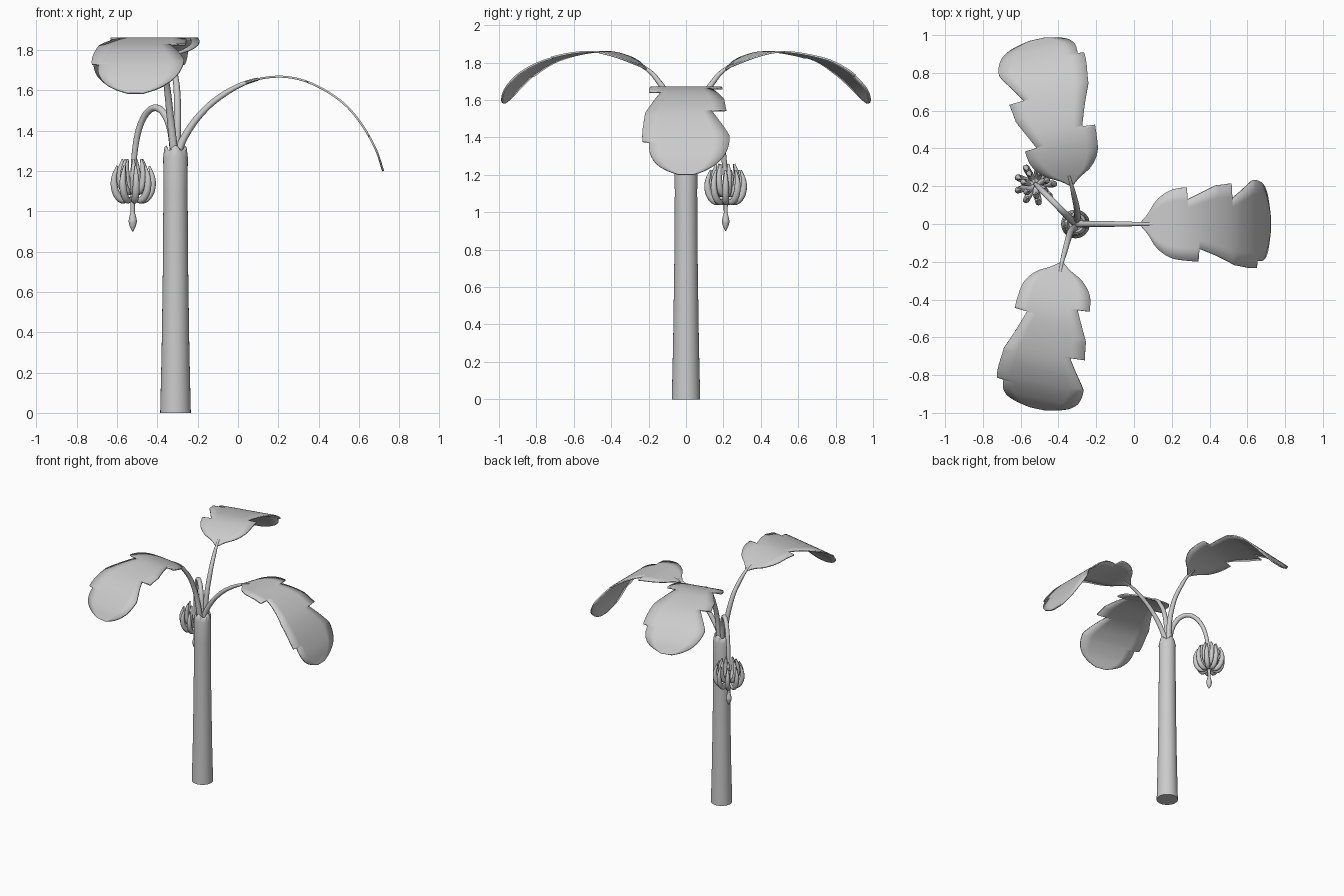
import bpy, bmesh
from math import cos, sin, pi, radians
from mathutils import Vector

if "Cube" in bpy.data.objects:
    bpy.data.objects.remove(bpy.data.objects["Cube"])


def smooth(points, n=8):
    """Catmull-Rom resampling of a list of points."""
    p = [Vector(q) for q in points]
    p = [2 * p[0] - p[1]] + p + [2 * p[-1] - p[-2]]
    out = []
    for a, b, c, d in zip(p, p[1:], p[2:], p[3:]):
        for i in range(n):
            t = i / n
            out.append(0.5 * (2 * b + (c - a) * t + (2 * a - 5 * b + 4 * c - d) * t * t
                              + (3 * b - a - 3 * c + d) * t ** 3))
    return out + [p[-2]]


def lookup(table, x):
    """Linear interpolation in rows whose first entry is the key."""
    for a, b in zip(table, table[1:]):
        if x <= b[0]:
            f = max(0, (x - a[0]) / (b[0] - a[0]))
            return [u + (v - u) * f for u, v in zip(a[1:], b[1:])]
    return list(table[-1][1:])


def tube(bm, path, radii, sides=12):
    """Round tube along a path, radii interpolated over its control values."""
    rows, rings = [(i / (len(radii) - 1), r) for i, r in enumerate(radii)], []
    normal = None
    for i, p in enumerate(path):
        t = (path[min(i + 1, len(path) - 1)] - path[max(i - 1, 0)]).normalized()
        base = normal or (Vector((1, 0, 0)) if abs(t.x) < 0.8 else Vector((0, 1, 0)))
        normal = (base - t * base.dot(t)).normalized()
        side, r = t.cross(normal), lookup(rows, i / (len(path) - 1))[0]
        rings.append([bm.verts.new(p + (normal * cos(2 * pi * k / sides)
                                        + side * sin(2 * pi * k / sides)) * r)
                      for k in range(sides)])
    for a, b in zip(rings, rings[1:]):
        for k in range(sides):
            bm.faces.new((a[k], a[(k + 1) % sides], b[(k + 1) % sides], b[k]))
    bm.faces.new(rings[0][::-1])
    bm.faces.new(rings[-1])


def finish(bm, name, thickness=0):
    bmesh.ops.recalc_face_normals(bm, faces=bm.faces)
    mesh = bpy.data.meshes.new(name)
    bm.to_mesh(mesh)
    bm.free()
    obj = bpy.data.objects.new(name, mesh)
    bpy.context.collection.objects.link(obj)
    bpy.ops.object.select_all(action='DESELECT')
    obj.select_set(True)
    bpy.context.view_layer.objects.active = obj
    bpy.ops.object.shade_smooth_by_angle(angle=radians(40))
    if thickness:
        mod = obj.modifiers.new("thickness", 'SOLIDIFY')
        mod.thickness, mod.offset = thickness, 0
    return obj


# Trunk with a wavy sheath rim
CX = -0.31
profile = [(0.076, 0), (0.069, 0.3), (0.063, 0.7), (0.06, 1.1), (0.061, 1.27),
           (0.055, 1.305), (0.045, 1.315), (0.034, 1.29)]
bm = bmesh.new()
sides, rings = 32, []
for r, z in profile:
    ring = []
    for k in range(sides):
        a = 2 * pi * k / sides
        wave = 0.012 * cos(4 * a) if z > 1.28 else 0
        ring.append(bm.verts.new((CX + r * cos(a), r * sin(a), z + wave)))
    rings.append(ring)
for a, b in zip(rings, rings[1:]):
    for k in range(sides):
        bm.faces.new((a[k], a[(k + 1) % sides], b[(k + 1) % sides], b[k]))
bm.faces.new(rings[0][::-1])
bm.faces.new(rings[-1])
finish(bm, "trunk")

# Leaf half-width along the blade and the torn notches: (position, depth, recovery)
WIDTH = smooth([(0, 0.014), (0.04, 0.055), (0.09, 0.125), (0.17, 0.178), (0.27, 0.195),
                (0.45, 0.205), (0.6, 0.22), (0.75, 0.234), (0.85, 0.218), (0.92, 0.175),
                (0.97, 0.11), (1, 0.04)])
NOTCH = {1: [(0.265, 0.065, 0.18), (0.555, 0.08, 0.2)],
         -1: [(0.335, 0.068, 0.25), (0.79, 0.035, 0.16)]}


def half_width(s, side):
    w = lookup(WIDTH, s)[0]
    for pos, depth, rec in NOTCH[side]:
        d = s - pos
        if 0 < d < rec:
            w -= depth * min(d / 0.006, 1 - (d - 0.006) / (rec - 0.006))
    return w


def leaf(name, points, start, azimuth):
    """Stalk up to control point `start`, flat drooping blade after it."""
    path = smooth(points)
    cut = start * 8
    bm = bmesh.new()
    tube(bm, path[:cut + 4], [0.02, 0.018, 0.016, 0.014, 0.008])
    finish(bm, name + "_stalk")
    blade, dist = path[cut:], [0]
    for a, b in zip(blade, blade[1:]):
        dist.append(dist[-1] + (b - a).length)
    rows = [(d / dist[-1], *p) for d, p in zip(dist, blade)]
    stations = {i / 80 for i in range(81)} | {0.994}
    for notches in NOTCH.values():
        for pos, _, _ in notches:
            stations |= {pos, pos + 0.006}
    across = Vector((-sin(azimuth), cos(azimuth), 0))
    bm, previous = bmesh.new(), None
    for s in sorted(stations):
        p = Vector(lookup(rows, s))
        offs = [half_width(s, 1) * f for f in (1, 0.66, 0.33)] + [0] + \
               [-half_width(s, -1) * f for f in (0.33, 0.66, 1)]
        row = [bm.verts.new(p + across * o) for o in offs]
        if previous:
            for k in range(6):
                bm.faces.new((previous[k], previous[k + 1], row[k + 1], row[k]))
        previous = row
    finish(bm, name + "_blade", 0.01)


# Three leaves
leaf("right_leaf", [(-0.3, 0, 1.28), (-0.27, 0, 1.36), (-0.2, 0, 1.465), (-0.1, 0, 1.56),
                    (0.04, 0, 1.638), (0.2, 0, 1.668), (0.35, 0, 1.64), (0.5, 0, 1.555),
                    (0.6, 0, 1.45), (0.68, 0, 1.315), (0.72, 0, 1.2)], 4, 0)
HEIGHTS = [(0.02, 1.28), (0.04, 1.46), (0.085, 1.6), (0.14, 1.69), (0.21, 1.765),
           (0.35, 1.835), (0.5, 1.858), (0.7, 1.82), (0.83, 1.752), (0.92, 1.668), (0.975, 1.585)]
back_x = [-.305, -.3, -.303, -.315, -.332, -.37, -.405, -.455, -.485, -.5, -.51]
front_x = [-.315, -.335, -.35, -.365, -.383, -.41, -.44, -.475, -.495, -.505, -.51]
leaf("back_leaf", [(x, y, z) for x, (y, z) in zip(back_x, HEIGHTS)], 4, radians(102))
leaf("front_leaf", [(x, -y, z) for x, (y, z) in zip(front_x, HEIGHTS)], 4, radians(258))

# Arching fruit stem
c = cos(pi / 4)
stem = [(0.01, 1.28), (0.035, 1.41), (0.085, 1.49), (0.15, 1.513), (0.215, 1.475),
        (0.265, 1.385), (0.292, 1.25), (0.3, 1.1), (0.3, 0.98)]
bm = bmesh.new()
tube(bm, smooth([(CX - r * c, r * c, z) for r, z in stem]), [0.019, 0.017, 0.015, 0.01])
finish(bm, "fruit_stem")

# Flower bud
bx, by = CX - 0.3 * c, 0.3 * c
bm = bmesh.new()
tube(bm, smooth([(bx, by, z) for z in (0.9, 0.95, 1.0)], 6), [0.002, 0.015, 0.021, 0.016, 0.009])
finish(bm, "flower_bud")

# Two rings of upward-curving fruit
OUTER = [(0.008, 1.065), (0.055, 1.055), (0.09, 1.095), (0.099, 1.16), (0.082, 1.225)]
INNER = [(0.008, 1.1), (0.035, 1.098), (0.058, 1.135), (0.063, 1.2), (0.05, 1.258)]
for name, count, curve, turn in (("outer_fruit", 9, OUTER, 0), ("inner_fruit", 7, INNER, 0.3)):
    bm = bmesh.new()
    for k in range(count):
        a = turn + 2 * pi * k / count
        path = smooth([(bx + r * cos(a), by + r * sin(a), z) for r, z in curve], 5)
        tube(bm, path, [0.008, 0.015, 0.018, 0.018, 0.017, 0.012, 0.005], 10)
    finish(bm, name)
